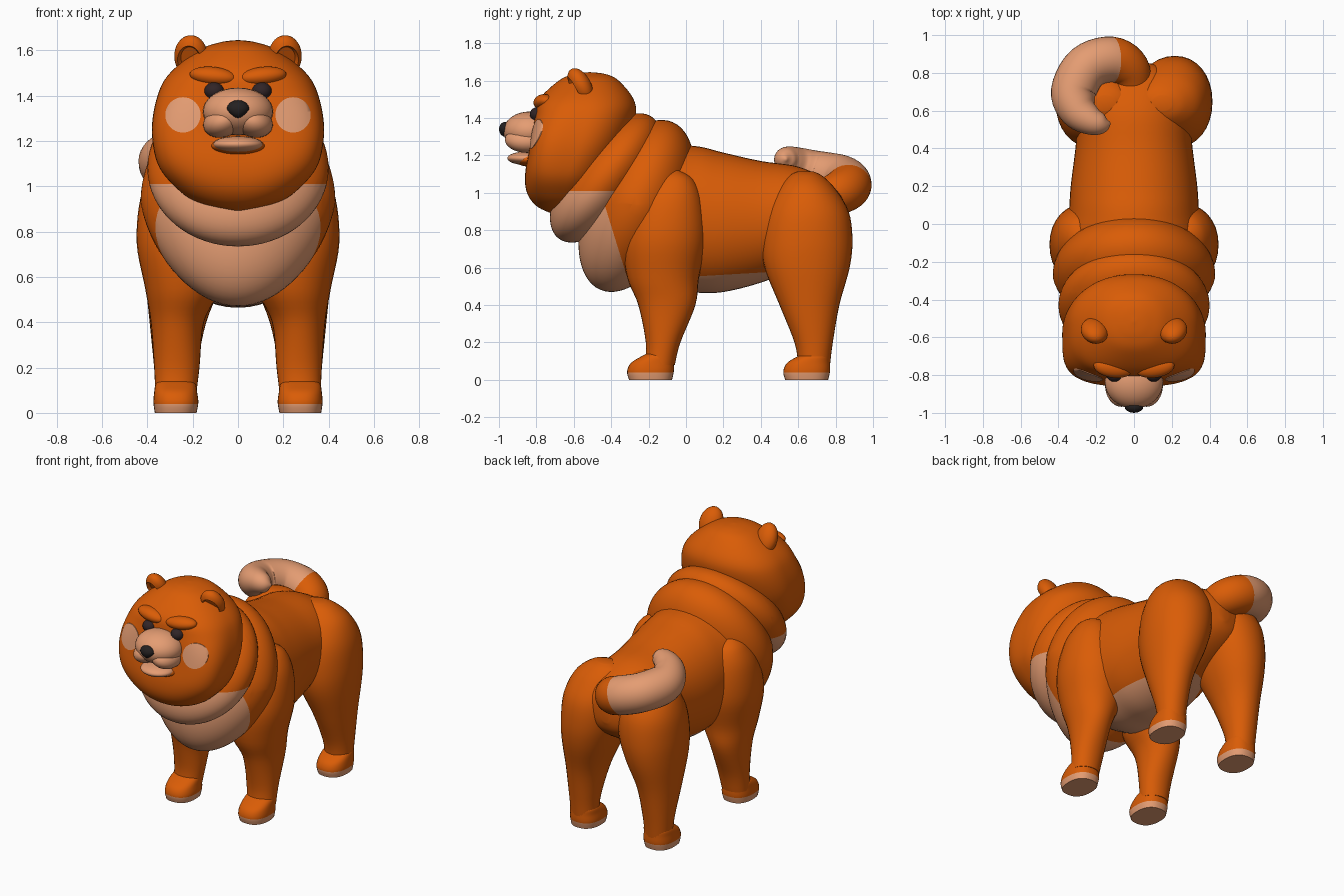
import bpy, bmesh, math
from mathutils import Vector, Matrix, Euler

if "Cube" in bpy.data.objects:
    bpy.data.objects.remove(bpy.data.objects["Cube"])


def material(name, rgb):
    m = bpy.data.materials.new(name)
    m.diffuse_color = (*rgb, 1)
    m.use_nodes = True
    m.node_tree.nodes["Principled BSDF"].inputs["Base Color"].default_value = m.diffuse_color
    return m


ORANGE = material("orange fur", (0.70, 0.108, 0.002))
CREAM = material("cream fur", (0.78, 0.335, 0.17))
DARK = material("dark brown eyes", (0.03, 0.018, 0.02))
BLACK = material("black nose", (0.018, 0.015, 0.015))


def finish(name, bm, mats, cuts=()):
    """Turn a bmesh into a smooth object; faces behind all cut planes get material 1."""
    for co, no in cuts:
        geom = bm.verts[:] + bm.edges[:] + bm.faces[:]
        bmesh.ops.bisect_plane(bm, geom=geom, plane_co=co, plane_no=no, dist=1e-4)
    bmesh.ops.recalc_face_normals(bm, faces=bm.faces)
    for f in bm.faces:
        c = f.calc_center_median()
        if cuts and all((c - Vector(co)).dot(Vector(no)) < 0 for co, no in cuts):
            f.material_index = 1
    me = bpy.data.meshes.new(name)
    bm.to_mesh(me)
    bm.free()
    for m in mats:
        me.materials.append(m)
    ob = bpy.data.objects.new(name, me)
    bpy.context.collection.objects.link(ob)
    bpy.ops.object.select_all(action='DESELECT')
    bpy.context.view_layer.objects.active = ob
    ob.select_set(True)
    bpy.ops.object.shade_smooth_by_angle(angle=math.radians(50))
    return ob


def spline(stations, sub):
    """Catmull-Rom samples through tuples of numbers."""
    out = []
    for i in range(len(stations) - 1):
        p1, p2 = stations[i], stations[i + 1]
        p0, p3 = stations[max(i - 1, 0)], stations[min(i + 2, len(stations) - 1)]
        for k in range(sub):
            t = k / sub
            out.append([0.5 * (2 * b + (c - a) * t + (2 * a - 5 * b + 4 * c - d) * t * t
                        + (3 * b - a - 3 * c + d) * t ** 3)
                        for a, b, c, d in zip(p0, p1, p2, p3)])
    return out + [list(stations[-1])]


def skin(name, rings, mats, cuts=()):
    bm = bmesh.new()
    vs = [[bm.verts.new(p) for p in r] for r in rings]
    n = len(vs[0])
    for a, b in zip(vs, vs[1:]):
        for i in range(n):
            bm.faces.new((a[i], a[(i + 1) % n], b[(i + 1) % n], b[i]))
    bm.faces.new(vs[0])
    bm.faces.new(vs[-1])
    return finish(name, bm, mats, cuts)


def loft(name, stations, mats, cuts=(), axis='Z', n=32, sub=5, side=1,
         power=lambda pos, s: 2.1):
    """Stations are (position, x0, x1, b0, b1); b is y for axis Z and z for axis Y."""
    rings = []
    for pos, x0, x1, b0, b1 in spline(stations, sub):
        rx, rb = max((x1 - x0) / 2, .003), max((b1 - b0) / 2, .003)
        ring = []
        for i in range(n):
            c, s = math.cos(math.tau * i / n), math.sin(math.tau * i / n)
            e = 2 / power(pos, s)
            x = side * ((x0 + x1) / 2 + rx * math.copysign(abs(c) ** e, c))
            b = (b0 + b1) / 2 + rb * math.copysign(abs(s) ** e, s)
            ring.append((x, b, pos) if axis == 'Z' else (x, pos, b))
        rings.append(ring)
    return skin(name, rings, mats, cuts)


def ball(name, loc, size, mats, rot=(0, 0, 0), cuts=(), taper=0, cup=False, seg=32):
    """Ellipsoid, optionally narrowing downward or hollowed at the front."""
    bm = bmesh.new()
    bmesh.ops.create_uvsphere(bm, u_segments=seg, v_segments=seg // 2, radius=1)
    bm.transform(Matrix.Rotation(math.pi / 2, 4, 'X'))
    for v in bm.verts:
        v.co.x *= 1 + taper * min(v.co.z, 0)
        if cup and v.co.y < 0 and math.hypot(v.co.x, v.co.z) < 0.68:
            v.co.y = -0.35
    e = Euler([math.radians(a) for a in rot]).to_matrix().to_4x4()
    bm.transform(Matrix.Translation(loc) @ e @ Matrix.Diagonal((*size, 1)))
    return finish(name, bm, mats, cuts)


FUR = [ORANGE, CREAM]

# torso with a pale belly
loft("body", [(-.40, -.25, .25, .65, 1.15), (-.15, -.36, .36, .49, 1.25),
              (.05, -.345, .345, .467, 1.25), (.2, -.335, .335, .47, 1.215),
              (.4, -.31, .31, .52, 1.17), (.6, -.29, .29, .60, 1.14),
              (.75, -.24, .24, .68, 1.07), (.83, -.15, .15, .75, 1.0),
              (.86, -.03, .03, .82, .92)],
     FUR, [((0, 0, .55), (0, -.06, 1))], axis='Y', n=48)

# two fur collars with a pale chest
ball("rear_collar", (0, -.265, .93), (.43, .263, .488), FUR, (-23.5, 0, 0),
     [((0, 0, .94), (0, 0, 1)), ((0, -.43, .92), (0, 1, .31))], taper=.18, seg=64)
ball("front_collar", (0, -.43, 1.08), (.40, .20, .41), FUR, (-38, 0, 0),
     [((0, 0, 1.01), (0, 0, 1)), ((0, -.36, 1), (0, 1, 0))], seg=64)

# head: round behind, flatter across the cheeks
head = loft("head", [(.89, -.01, .01, -.72, -.70), (.93, -.18, .18, -.80, -.52),
                     (1.0, -.28, .28, -.85, -.46), (1.1, -.355, .355, -.86, -.40),
                     (1.25, -.38, .38, -.835, -.32), (1.4, -.355, .355, -.81, -.27),
                     (1.5, -.30, .30, -.785, -.28), (1.6, -.175, .175, -.68, -.36),
                     (1.635, -.08, .08, -.60, -.43), (1.645, -.005, .005, -.52, -.51)],
            [ORANGE], n=96, sub=6,
            power=lambda z, s: 2.15 + (1.9 * math.exp(-((z - 1.25) / .2) ** 2) if s < 0 else 0))

# muzzle, jaw and nose
ball("muzzle", (0, -.835, 1.33), (.155, .142, .105), [CREAM])
ball("chin", (0, -.83, 1.178), (.12, .09, .038), [ORANGE])
ball("lower_jaw", (0, -.855, 1.185), (.11, .1, .036), [CREAM])
ball("nose", (0, -.966, 1.34), (.05, .034, .04), [BLACK], taper=.4, seg=16)

for side, label in ((-1, "left"), (1, "right")):
    # cheek patch: thin disc laid on the head
    bm = bmesh.new()
    bmesh.ops.create_grid(bm, x_segments=10, y_segments=10, size=1)
    for v in bm.verts:
        u, w = v.co.x, v.co.y
        x = side * .243 + .078 * u * math.sqrt(1 - w * w / 2)
        z = 1.315 + .078 * w * math.sqrt(1 - u * u / 2)
        hit = head.ray_cast((x, -2, z), (0, 1, 0))[1]
        v.co = (x, hit.y - .004, z)
    bmesh.ops.reverse_faces(bm, faces=bm.faces)
    solid = bmesh.ops.extrude_face_region(bm, geom=bm.faces[:])["geom"]
    for v in solid:
        if isinstance(v, bmesh.types.BMVert):
            v.co.y += .008
    finish(f"cheek_patch_{label}", bm, [CREAM])

    # face
    ball(f"muzzle_lobe_{label}", (side * .066, -.85, 1.285), (.09, .118, .068), [CREAM],
         (0, side * 20, 0))
    ball(f"eye_{label}", (side * .105, -.79, 1.42), (.045, .045, .04), [DARK], seg=20)
    ball(f"brow_{label}", (side * .11, -.76, 1.485), (.105, .054, .042), [ORANGE],
         (0, side * -6, side * 8))
    ball(f"ear_{label}", (side * .208, -.565, 1.575), (.074, .056, .1), [ORANGE],
         (28, side * -8, side * 8), cup=True)

    # legs
    loft(f"front_leg_{label}",
         [(.08, .185, .365, -.22, -.06), (.2, .17, .37, -.215, -.03),
          (.4, .15, .385, -.255, .05), (.55, .08, .41, -.315, .07),
          (.75, .05, .447, -.335, .11), (.95, .10, .43, -.27, .09),
          (1.07, .17, .375, -.18, .04), (1.12, .25, .31, -.11, -.04)],
         [ORANGE], side=side)
    loft(f"hind_leg_{label}",
         [(.08, .19, .36, .60, .77), (.2, .18, .37, .58, .785),
          (.4, .14, .39, .50, .82), (.6, .06, .41, .42, .875),
          (.75, .015, .415, .405, .89), (.9, .0, .40, .43, .87),
          (1.02, .01, .35, .49, .80), (1.09, .04, .27, .55, .73), (1.115, .1, .2, .6, .68)],
         [ORANGE], side=side)

    # paws with pale soles
    for name, back in (("front", -.07), ("hind", .765)):
        loft(f"{name}_paw_{label}",
             [(0, .183, .367, back - .235, back - .005),
              (.045, .175, .373, back - .245, back + .005),
              (.09, .18, .37, back - .225, back + .005),
              (.125, .186, .364, back - .17, back + .002),
              (.14, .20, .35, back - .14, back - .01)],
             FUR, [((0, 0, .04), (0, 0, 1))], side=side, power=lambda p, s: 2.4)

# curled tail, pale past the root
path = spline([(.0, .70, .97, .09), (-.03, .815, 1.0, .115), (-.12, .87, 1.04, .122),
               (-.25, .83, 1.08, .122), (-.32, .70, 1.105, .12), (-.295, .60, 1.145, .10),
               (-.225, .545, 1.175, .075), (-.16, .53, 1.18, .05), (-.125, .535, 1.18, .005)], 5)
rings = []
for i, (x, y, z, r) in enumerate(path):
    d = Vector(path[min(i + 1, len(path) - 1)][:3]) - Vector(path[max(i - 1, 0)][:3])
    u = d.cross(Vector((0, 0, 1))).normalized()
    w = u.cross(d).normalized()
    rings.append([Vector((x, y, z)) + r * (u * math.cos(math.tau * k / 32)
                  + w * math.sin(math.tau * k / 32)) for k in range(32)])
skin("tail", rings, FUR, [((-.09, 0, 1.1), (1, 0, -.45))])
